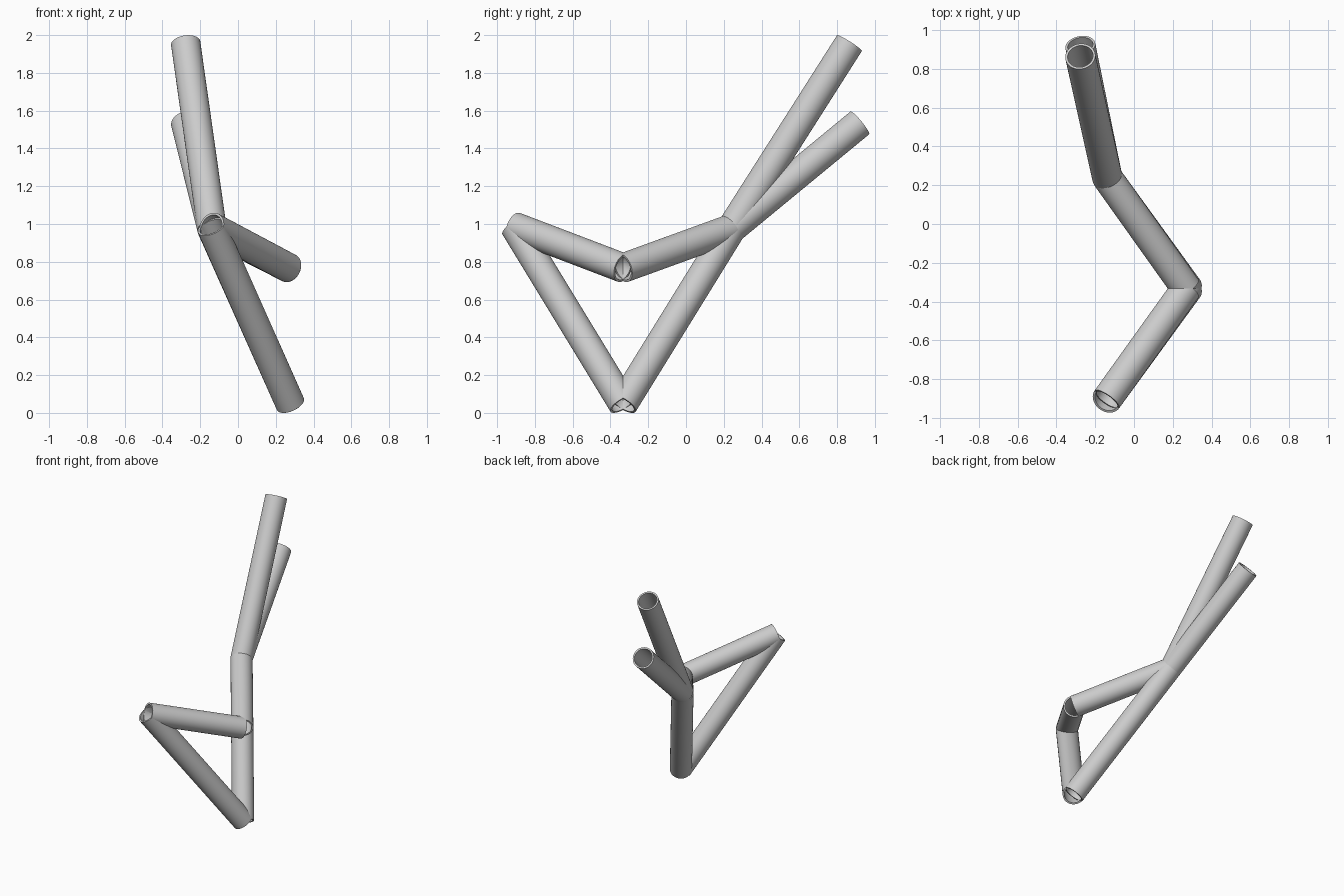
import bpy
import math
from mathutils import Vector

RADIUS = 0.078
WALL = 0.012

cube = bpy.data.objects.get("Cube")
if cube:
    bpy.data.objects.remove(cube, do_unlink=True)

# Material
grey = bpy.data.materials.new("light_grey_metal")
grey.use_nodes = True
colour = (0.6, 0.6, 0.6, 1.0)
grey.diffuse_color = colour
grey.node_tree.nodes["Principled BSDF"].inputs["Base Color"].default_value = colour

# Joint centres of the tube frame
front = Vector((-0.14, -0.905, 0.985))
bottom = Vector((0.277, -0.333, 0.047))
middle = Vector((0.27, -0.333, 0.767))
back = Vector((-0.138, 0.24, 0.975))
upper_end = Vector((-0.277, 0.865, 1.957))
lower_end = Vector((-0.277, 0.92, 1.535))


def tube(name, start, end):
    """Open hollow tube with square-cut ends between two points."""
    axis = end - start
    bpy.ops.mesh.primitive_cylinder_add(
        vertices=48, radius=RADIUS, depth=axis.length,
        end_fill_type='NOTHING', location=(start + end) / 2,
        rotation=axis.to_track_quat('Z', 'Y').to_euler())
    obj = bpy.context.object
    obj.name = name
    obj.data.materials.append(grey)
    shell = obj.modifiers.new("wall", 'SOLIDIFY')
    shell.thickness = WALL
    shell.offset = -1
    bpy.ops.object.modifier_apply(modifier=shell.name)
    bpy.ops.object.shade_smooth_by_angle(angle=math.radians(30))
    return obj


# Front pair, rear pair and the two raised tubes
tube("front_lower_tube", front, bottom)
tube("front_upper_tube", front, middle)
tube("rear_lower_tube", bottom, back)
tube("rear_upper_tube", middle, back)
tube("raised_upper_tube", back, upper_end)
tube("raised_lower_tube", back, lower_end)
